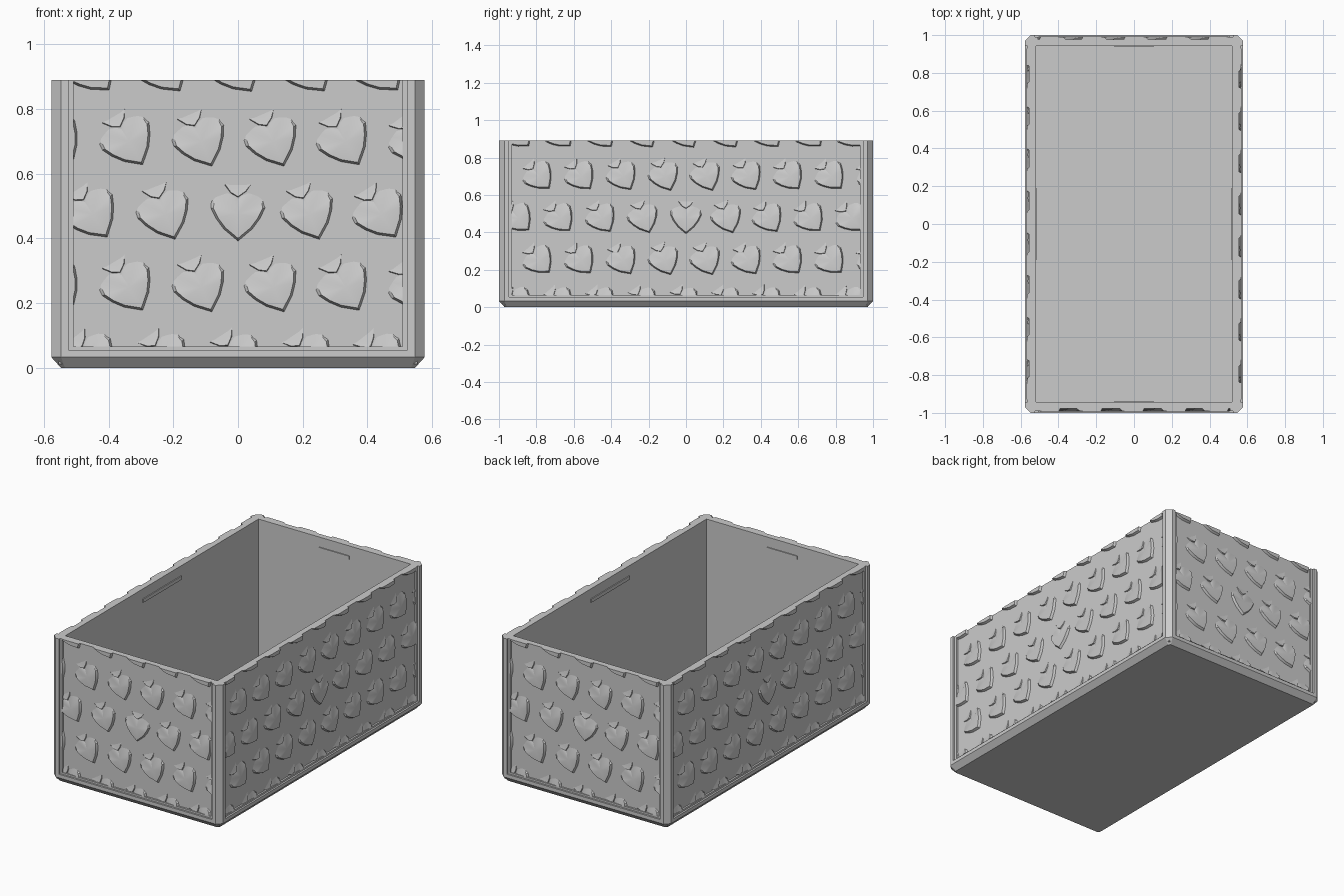
import bpy, bmesh, math
from mathutils import Matrix

cube = bpy.data.objects.get("Cube")
if cube:
    bpy.data.objects.remove(cube, do_unlink=True)

grey = bpy.data.materials.new("light_grey")
grey.use_nodes = True
grey.diffuse_color = (0.6, 0.6, 0.6, 1)
grey.node_tree.nodes["Principled BSDF"].inputs["Base Color"].default_value = (0.6, 0.6, 0.6, 1)

HX, HY, TOP = 0.577, 1.0, 0.89     # overall half sizes and height
RECESS = 0.022                     # depth of the panels behind the frame
WALL = 0.035                       # wall thickness
PITCH = 0.223                      # spacing of the heart pattern


def finish(bm, name, smooth=False):
    bmesh.ops.recalc_face_normals(bm, faces=bm.faces)
    mesh = bpy.data.meshes.new(name)
    bm.to_mesh(mesh)
    bm.free()
    obj = bpy.data.objects.new(name, mesh)
    mesh.materials.append(grey)
    bpy.context.collection.objects.link(obj)
    if smooth:
        bpy.ops.object.select_all(action='DESELECT')
        obj.select_set(True)
        bpy.context.view_layer.objects.active = obj
        bpy.ops.object.shade_smooth_by_angle(angle=math.radians(25))


def loft(bm, rings):
    """Closed solid through rings of equal point count."""
    loops = [[bm.verts.new(p) for p in r] for r in rings]
    n = len(loops[0])
    for a, b in zip(loops, loops[1:]):
        for i in range(n):
            j = (i + 1) % n
            bm.faces.new((a[i], a[j], b[j], b[i]))
    bm.faces.new(loops[0][::-1])
    bm.faces.new(loops[-1])


def rectangle(x0, y0, x1, y1, z):
    return [(x0, y0, z), (x1, y0, z), (x1, y1, z), (x0, y1, z)]


def box(bm, lo, hi):
    loft(bm, [rectangle(*lo[:2], *hi[:2], z) for z in (lo[2], hi[2])])


def octagon(inset, z, c=0.03):
    x, y = HX - inset, HY - inset
    return [(x - c, -y, z), (x, c - y, z), (x, y - c, z), (x - c, y, z),
            (c - x, y, z), (-x, y - c, z), (-x, c - y, z), (c - x, -y, z)]


# Chamfered base rim with a shallow pocket that holds the tray
bm = bmesh.new()
loft(bm, [octagon(0.03, 0, 0.012), octagon(0, 0.033), octagon(0, 0.055),
          octagon(0.04, 0.055, 0.005), octagon(0.04, 0.01, 0.005)])
finish(bm, "base")

# Open tray: recessed outer walls, rim and inner cavity
px, py = HX - RECESS, HY - RECESS
ix, iy = px - WALL, py - WALL
bm = bmesh.new()
loft(bm, [rectangle(-x, -y, x, y, z) for x, y, z in
          ((px, py, 0.012), (px, py, TOP), (ix, iy, TOP), (ix, iy, 0.02))])
finish(bm, "tray_walls")

# Corner posts with a chamfered outer edge
post = [(0.524, 0.946), (HX, 0.946), (HX, 0.97), (HX - 0.03, HY), (0.524, HY)]
for sx, side in ((1, "left"), (-1, "right")):
    for sy, end in ((-1, "front"), (1, "back")):
        bm = bmesh.new()
        loft(bm, [[(sx * x, sy * y, z) for x, y in post] for z in (0.04, TOP)])
        finish(bm, f"{end}_{side}_post")

# Heart outline from the tip, and the small vee hanging over its notch
half = [(0, -0.08), (0.045, -0.042), (0.07, -0.008), (0.086, 0.025),
        (0.084, 0.05), (0.065, 0.076), (0.04, 0.084), (0.015, 0.074), (0, 0.058)]
heart = half + [(-x, y) for x, y in half[-2:0:-1]]
vee = [(0, 0.056), (0.026, 0.074), (0.05, 0.105), (-0.05, 0.105), (-0.024, 0.07)]


def relief(bm, outline, core, place, height, fade_lo, fade_hi):
    """Raised patch: crisp lower lip, sinking into the panel at its top."""
    def lift(y):
        t = max(0, min(1, (fade_hi - y) / (fade_hi - fade_lo)))
        return height * t * t * (3 - 2 * t) - 0.001

    def vert(x, y, d):
        u, z = place(x, y)
        return bm.verts.new((u, -d, z))
    cx, cy = core
    n = len(outline)
    base = [vert(x, y, -0.003) for x, y in outline]
    rim = [vert(cx + (x - cx) * 0.88, cy + (y - cy) * 0.88, lift(y)) for x, y in outline]
    mid = vert(cx, cy, lift(cy))
    for i in range(n):
        j = (i + 1) % n
        bm.faces.new((base[i], base[j], rim[j], rim[i]))
        bm.faces.new((rim[i], rim[j], mid))
    bm.faces.new(base[::-1])


def heart_panel(name, half_width, offset, turn):
    bm = bmesh.new()
    count = int(half_width / PITCH) + 2
    for row in range(-2, 3):
        z0 = 0.47 + row * 0.225
        for col in range(-count, count + 1):
            u0 = (col + 0.5 * (row % 2)) * PITCH
            if abs(u0) > half_width + 0.09:
                continue
            # hearts lean further the farther they are from the middle
            away = math.hypot(u0, z0 - 0.47)
            a = math.radians(45) * (1 - math.exp(-away / 0.35))
            c, s = math.cos(a), math.sin(a)

            def place(x, y):
                return u0 + x * c - y * s, z0 + x * s + y * c
            relief(bm, heart, (0, 0.005), place, 0.015, 0.01, 0.065)
            relief(bm, vee, (0, 0.085), place, 0.009, 0.06, 0.098)
    # trim the pattern to the panel and cap the cuts
    for co, no in (((half_width, 0, 0), (1, 0, 0)), ((-half_width, 0, 0), (-1, 0, 0)),
                   ((0, 0, TOP), (0, 0, 1)), ((0, 0, 0.066), (0, 0, -1))):
        bmesh.ops.bisect_plane(bm, geom=bm.verts[:] + bm.edges[:] + bm.faces[:],
                               plane_co=co, plane_no=no, clear_outer=True)
        bmesh.ops.holes_fill(bm, edges=[e for e in bm.edges if e.is_boundary], sides=0)
    spin = Matrix.Rotation(turn, 4, 'Z')
    bm.transform(spin @ Matrix.Translation((0, -offset, 0)))
    finish(bm, f"{name}_hearts", smooth=True)

    # stepped frame strips around the panel
    bm = bmesh.new()
    face, w = -offset - 0.011, half_width
    for x0, x1 in ((-w - 0.018, -w), (w, w + 0.018)):
        box(bm, (x0, face, 0.05), (x1, -offset + 0.01, TOP))
    box(bm, (-w, face, 0.05), (w, -offset + 0.01, 0.066))
    bm.transform(spin)
    finish(bm, f"{name}_panel_frame")


# Four decorated sides, each with a small catch ridge inside the rim
for i, name in enumerate(("front", "left", "back", "right")):
    turn = i * math.pi / 2
    if i % 2:
        offset, panel, w = px, 0.93, 0.187
    else:
        offset, panel, w = py, 0.509, 0.103
    heart_panel(name, panel, offset, turn)
    inner = offset - WALL
    bm = bmesh.new()
    box(bm, (-w, -inner - 0.004, 0.807), (w, -inner + 0.006, 0.829))
    bm.transform(Matrix.Rotation(turn, 4, 'Z'))
    finish(bm, f"{name}_catch_ridge")
